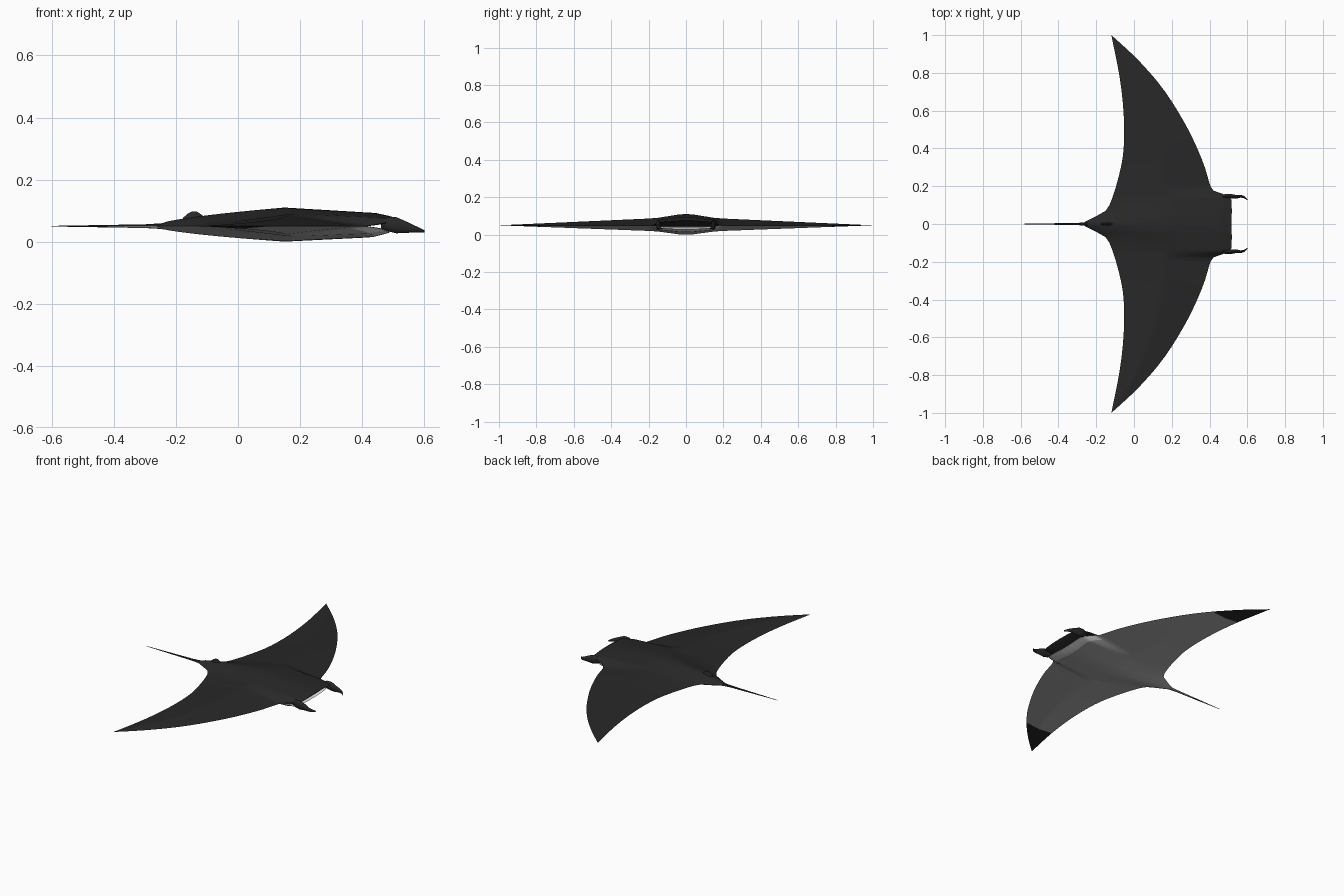
import bpy, bmesh, math

if "Cube" in bpy.data.objects:
    bpy.data.objects.remove(bpy.data.objects["Cube"])

MID = 0.05  # height of the wing plane


def material(name, v):
    m = bpy.data.materials.new(name)
    m.use_nodes = True
    m.diffuse_color = (v, v, v, 1)
    m.node_tree.nodes["Principled BSDF"].inputs["Base Color"].default_value = (v, v, v, 1)
    return m


DARK = material("charcoal back", 0.021)
BELLY = material("grey belly", 0.42)
PALE = material("white throat", 0.8)


def lerp_table(table, v):
    for (a, fa), (b, fb) in zip(table, table[1:]):
        if v <= b:
            return fa + (fb - fa) * (v - a) / (b - a)
    return table[-1][1]


def curve_table(table, v):
    """Smooth cubic through the table points."""
    def slope(i):
        (a, fa), (b, fb) = table[max(i - 1, 0)], table[min(i + 1, len(table) - 1)]
        return (fb - fa) / (b - a)
    i = 0
    while i < len(table) - 2 and v > table[i + 1][0]:
        i += 1
    (a, fa), (b, fb) = table[i], table[i + 1]
    d = b - a
    t = (v - a) / d
    u = 1 - t
    return (fa * u * u * (1 + 2 * t) + fb * t * t * (3 - 2 * t)
            + d * t * u * (slope(i) * u - slope(i + 1) * t))


def finish(name, bm, mats):
    bmesh.ops.remove_doubles(bm, verts=bm.verts, dist=0.0001)
    bmesh.ops.recalc_face_normals(bm, faces=bm.faces)
    me = bpy.data.meshes.new(name)
    bm.to_mesh(me)
    bm.free()
    ob = bpy.data.objects.new(name, me)
    bpy.context.collection.objects.link(ob)
    for m in mats:
        me.materials.append(m)
    bpy.ops.object.select_all(action="DESELECT")
    ob.select_set(True)
    bpy.context.view_layer.objects.active = ob
    bpy.ops.object.shade_smooth_by_angle(angle=math.radians(40))


def loft(name, rings, mats, under=lambda c: False):
    """Skin closed rings and cap both ends; faces passing `under` take the second material."""
    bm = bmesh.new()
    vs = [[bm.verts.new(p) for p in ring] for ring in rings]
    n = len(vs[0])
    for a, b in zip(vs, vs[1:]):
        for i in range(n):
            f = bm.faces.new((a[i], a[(i + 1) % n], b[(i + 1) % n], b[i]))
            f.material_index = int(under(f.calc_center_median()))
    bm.faces.new(vs[0])
    bm.faces.new(vs[-1])
    finish(name, bm, mats)


def ellipse_x(x, y, z, ry, rz, n=12):
    return [(x, y + ry * math.cos(2 * math.pi * i / n),
             z + rz * math.sin(2 * math.pi * i / n)) for i in range(n)]


# Planform and thickness by distance from the centre line
LEADING = [(0, .517), (.13, .515), (.147, .5), (.163, .46), (.178, .42), (.2, .405),
           (.3, .375), (.4, .335), (.5, .287), (.6, .23), (.7, .165), (.8, .085),
           (.9, -.01), (1, -.12)]
TRAILING = [(0, -.27), (.01, -.262), (.03, -.222), (.05, -.185), (.07, -.15), (.1, -.13),
            (.2, -.095), (.35, -.06), (.5, -.052), (.65, -.06), (.8, -.08), (1, -.12)]
THICK = [(0, .06), (.04, .058), (.1, .048), (.15, .04), (.2, .036), (1, 0)]
HEAD = [(0, 1), (.147, 1), (.18, 0), (1, 0)]
HEAD_SHAPE = [(0, 1), (.82, .7), (1, .42)]
STEPS = 10


def section(y):
    """Loop from trailing edge over the back, through the mouth, along the belly."""
    a = abs(y)
    lead, trail = curve_table(LEADING, a), curve_table(TRAILING, a)
    thick, head = lerp_table(THICK, a), lerp_table(HEAD, a)
    mid = (lead + trail) / 2
    ridge = mid + (0.15 - mid) * max(0, 1 - a / 0.25)
    power = 0.6 + 0.4 * min(1, a / 0.2)
    half = []
    for i in range(STEPS + 1):
        t = i / STEPS
        half.append((trail + (ridge - trail) * t, thick * t ** power))
    for i in range(1, STEPS + 1):
        t = i / STEPS
        s = head * lerp_table(HEAD_SHAPE, t) + (1 - head) * (1 - t)
        half.append((ridge + (lead - ridge) * t, thick * s))
    top = [(x, y, MID + h) for x, h in half]
    under = [(x - head * 0.03 * max(0, (x - 0.4) / 0.12), y, MID - h * 0.83) for x, h in half]
    lip = [(lead - head * 0.012, y, MID + half[-1][1] * 0.6)]
    cavity = [(lead - head * 0.10, y, MID)]
    jaw = [(lead - head * 0.04, y, MID - half[-1][1] * 0.5)]
    return top + lip + cavity + jaw + under[::-1]


# Body and wings in one skin: dark back and wing tips, grey belly, white throat
side = sorted({k for k, _ in LEADING + TRAILING + THICK if k > 0}
              | {.155, .17, .225, .25, .78} | {i / 20 for i in range(5, 20)})
stations = [-s for s in reversed(side)] + [0] + side
bm = bmesh.new()
rows = [[bm.verts.new(p) for p in section(y)] for y in stations]
jaw_index = 2 * STEPS + 3
for a, b in zip(rows, rows[1:]):
    y = abs(a[0].co.y + b[0].co.y) / 2
    for i in range(len(a) - 1):
        f = bm.faces.new((a[i], a[i + 1], b[i + 1], b[i]))
        if i >= jaw_index and y < 0.78:
            f.material_index = 2 if i <= jaw_index + 2 and y < 0.178 else 1
finish("body_and_wings", bm, [DARK, BELLY, PALE])

# Head lobes, curling down and inward
LOBE = [(.46, .143, .058, .008, .014), (.485, .147, .056, .012, .023),
        (.51, .147, .053, .013, .026), (.54, .144, .047, .010, .019),
        (.565, .147, .042, .007, .012), (.585, .142, .037, .006, .008),
        (.6, .129, .033, .003, .004)]
for label, s in (("left", 1), ("right", -1)):
    loft(label + "_head_lobe",
         [ellipse_x(x, s * y, z, ry, rz) for x, y, z, ry, rz in LOBE], [DARK])

# Whip tail, grey beneath near the root
TAIL = [(-.2, .016), (-.25, .009), (-.3, .006), (-.42, .004), (-.6, .001)]
loft("tail", [ellipse_x(x, 0, MID, r, r, 8) for x, r in TAIL], [DARK, BELLY],
     lambda c: c.z < MID and c.x > -.4)

# Small dorsal fin: slices stacked upward, leaning back
FIN = [(.058, -.19, -.085, .009), (.078, -.176, -.105, .007),
       (.09, -.162, -.122, .005), (.097, -.148, -.133, .002)]
rings = []
for z, x0, x1, w in FIN:
    ring = []
    for i in range(12):
        t = 2 * math.pi * i / 12
        ring.append(((x0 + x1) / 2 + (x1 - x0) / 2 * math.cos(t), w * math.sin(t), z))
    rings.append(ring)
loft("dorsal_fin", rings, [DARK])
